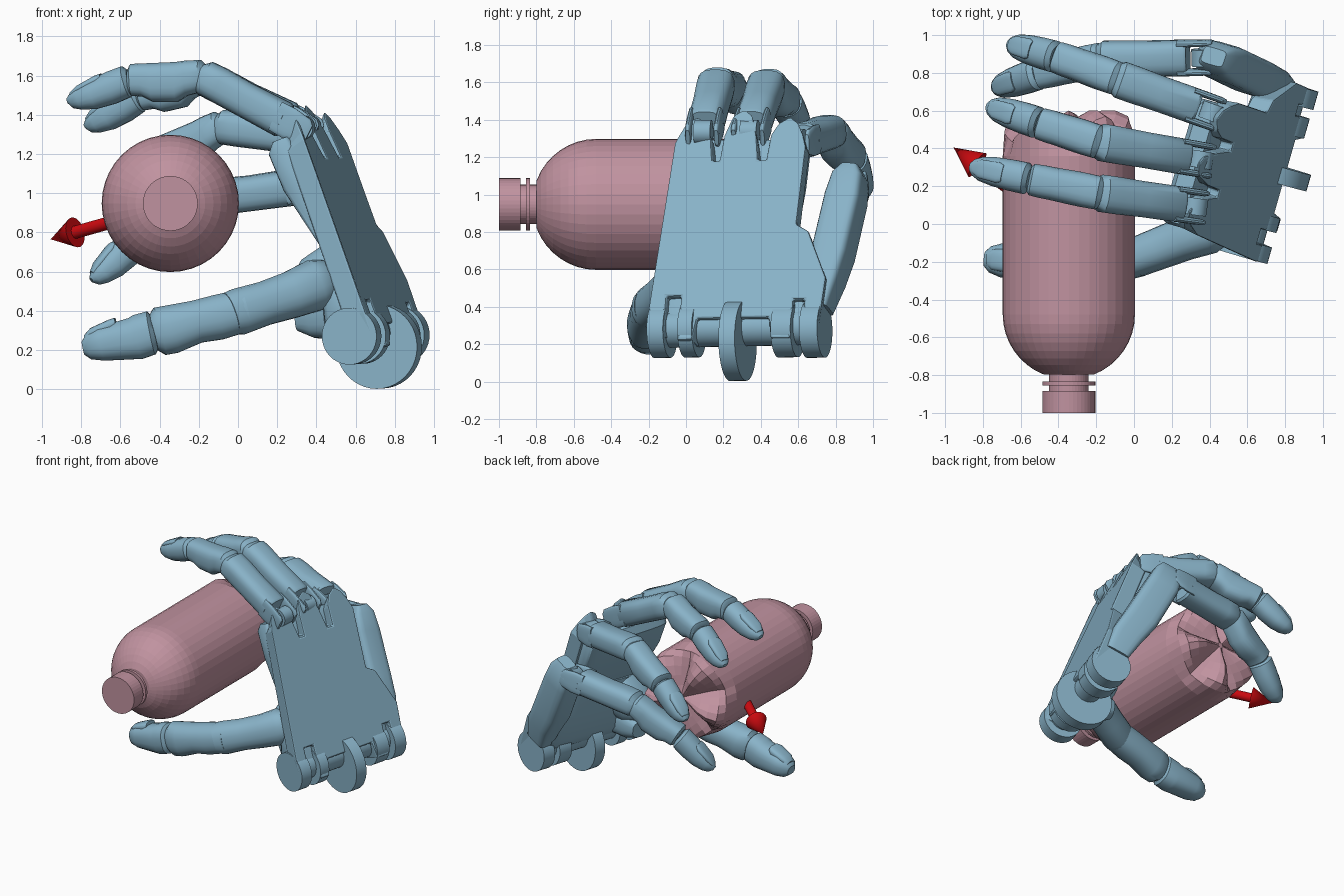
import bpy, bmesh, math
from mathutils import Vector, Matrix

if "Cube" in bpy.data.objects:
    bpy.data.objects.remove(bpy.data.objects["Cube"])


def material(name, rgb):
    m = bpy.data.materials.new(name)
    m.diffuse_color = (*rgb, 1)
    m.use_nodes = True
    m.node_tree.nodes["Principled BSDF"].inputs["Base Color"].default_value = m.diffuse_color
    return m


BLUE = material("blue_grey", (0.25, 0.45, 0.58))
PINK = material("pink", (0.53, 0.29, 0.35))
RED = material("red", (0.6, 0.003, 0.005))

# Palm frame: V across the palm, U towards the fingers, N out of the palm
W = Vector((0.70, 0.28, 0.27))
U = Vector((-0.34, 0.08, 0.937)).normalized()
V = Vector((0.28, 0.95, 0.0))
V = (V - U * V.dot(U)).normalized()
N = U.cross(V)


def palm(v, u, n):
    return W + V * v + U * u + N * n


def finish(name, bm, mat, smooth=True):
    bmesh.ops.recalc_face_normals(bm, faces=bm.faces[:])
    me = bpy.data.meshes.new(name)
    bm.to_mesh(me)
    bm.free()
    ob = bpy.data.objects.new(name, me)
    bpy.context.collection.objects.link(ob)
    me.materials.append(mat)
    if smooth:
        bpy.ops.object.select_all(action='DESELECT')
        ob.select_set(True)
        bpy.context.view_layer.objects.active = ob
        bpy.ops.object.shade_smooth_by_angle(angle=math.radians(35))
    return ob


def skin(name, rings, mat, smooth=True):
    """Join rings of points into a closed tube."""
    bm = bmesh.new()
    rows = [[bm.verts.new(p) for p in r] for r in rings]
    k = len(rows[0])
    for a, b in zip(rows, rows[1:]):
        for i in range(k):
            j = (i + 1) % k
            bm.faces.new((a[i], a[j], b[j], b[i]))
    bm.faces.new(rows[0])
    bm.faces.new(rows[-1])
    return finish(name, bm, mat, smooth)


def limb(name, a, b, side, profile, power=0.7, k=20):
    """Rounded-box loft; profile rows are (t, half width, top, bottom)."""
    a, b = Vector(a), Vector(b)
    d = (b - a).normalized()
    s = (side - d * side.dot(d)).normalized()
    up = s.cross(d)
    rings = []
    for t, w, top, bot in profile:
        c = a.lerp(b, t) + up * (top - bot) / 2
        h = (top + bot) / 2
        ring = []
        for i in range(k):
            q = 2 * math.pi * (i + 0.5) / k
            x = math.copysign(abs(math.cos(q)) ** power, math.cos(q))
            y = math.copysign(abs(math.sin(q)) ** power, math.sin(q))
            ring.append(c + s * x * w + up * y * h)
        rings.append(ring)
    return skin(name, rings, BLUE)


def cylinder(name, a, b, r1, r2, mat, k=32):
    d = b - a
    bm = bmesh.new()
    bmesh.ops.create_cone(bm, cap_ends=True, segments=k, radius1=r1, radius2=r2, depth=d.length)
    rot = d.to_track_quat('Z', 'Y').to_matrix().to_4x4()
    bmesh.ops.transform(bm, matrix=Matrix.Translation((a + b) / 2) @ rot, verts=bm.verts[:])
    return finish(name, bm, mat)


# Phalanx shapes
PROX = [(.05, .085, .08, .085), (.08, .096, .09, .098), (.5, .096, .09, .09),
        (.8, .1, .1, .085), (.96, .1, .098, .08), (1.04, .075, .06, .05)]
MID = [(-.12, .06, .05, .05), (0, .09, .09, .075), (.2, .092, .09, .09), (.35, .092, .085, .12),
       (.7, .088, .085, .115), (.85, .088, .085, .085), (1.0, .085, .085, .08), (1.04, .07, .06, .06)]
DIST = [(.0, .06, .06, .06), (.06, .085, .085, .08), (.3, .084, .08, .09), (.6, .078, .062, .088),
        (.82, .065, .045, .07), (.94, .045, .026, .05), (1.0, .02, .01, .02)]
NAIL = [(.42, .045, .08, -.04), (.5, .056, .079, -.03), (.8, .05, .056, -.02), (.93, .03, .033, 0)]

# Fingers: knuckle, two joints, tip
fingers = {
    "index": ((.27, .10, 1.36), (-.19, .165, 1.59), (-.54, .235, 1.575), (-.87, .305, 1.475)),
    "middle": ((.30, .35, 1.36), (-.19, .435, 1.585), (-.49, .53, 1.50), (-.78, .625, 1.345)),
    "ring": ((.36, .61, 1.29), (-.09, .77, 1.33), (-.40, .88, 1.20), (-.67, .955, 1.01)),
    "little": ((.31, .88, 1.04), (-.18, .87, .96), (-.49, .80, .78), (-.75, .715, .56)),
}
for f, pts in fingers.items():
    p0, p1, p2, p3 = map(Vector, pts)
    d = (p1 - p0).normalized()
    hint = V if f == "ring" else Vector((0, 1, .1)) if f == "little" else Vector((.15, 1, 0))
    s = (hint - d * hint.dot(d)).normalized()
    kn = p0 - d * .06
    cylinder(f + "_knuckle", kn - s * .045, kn + s * .045, .065, .065, BLUE)
    for sg in (-1, 1):
        o = s * .077 * sg
        limb(f + "_fork", p0 + o, p0.lerp(p1, .3) + o, s,
             [(-.75, .012, .04, .05), (-.6, .017, .065, .07), (0, .018, .08, .085), (.5, .018, .08, .08)])
    limb(f + "_proximal", p0, p1, s, PROX)
    limb(f + "_middle", p1, p2, s, MID)
    limb(f + "_distal", p2 + (p3 - p2) * .03, p3, s, DIST, .85)
    limb(f + "_nail", p2, p3, s, NAIL)

# Thumb
t0, t1, t2, t3 = map(Vector, ((.44, -.01, .55), (.0, -.18, .40), (-.42, -.215, .29), (-.79, -.185, .215)))
side = Vector((.1, 1, 0))
limb("thumb_base", t0, t1, side, [(-.12, .06, .06, .06), (-.03, .11, .11, .11), (.12, .13, .13, .135),
     (.4, .115, .11, .13), (.7, .11, .105, .12), (1, .105, .115, .125), (1.1, .1, .11, .11)], .85)
limb("thumb_middle", t1, t2, side, [(-.1, .1, .105, .115), (.25, .108, .11, .122), (.5, .108, .11, .11),
     (.8, .108, .12, .13), (.95, .1, .125, .125), (1.03, .08, .09, .09)], .85)
limb("thumb_distal", t2, t3, side, [(.0, .07, .08, .08), (.06, .1, .115, .11), (.25, .1, .11, .12),
     (.32, .098, .1, .115), (.75, .092, .085, .09), (.92, .07, .065, .07), (1, .04, .03, .04)], .8)
limb("thumb_nail", t2, t3, side, [(.5, .05, .115, -.05), (.58, .065, .112, -.05),
     (.85, .055, .088, -.03), (.95, .035, .06, 0)])
limb("thumb_socket", palm(-.24, .34, .02), palm(-.3, .32, .22), U,
     [(0, .17, .14, .14), (.6, .15, .13, .13), (1, .09, .09, .09)])
limb("palm_heel", palm(-.28, .12, 0), palm(-.25, .2, .28), U,
     [(0, .13, .14, .14), (.7, .1, .1, .1), (1, .06, .06, .06)])

# Palm plate: pointed knuckle lugs at the top, wrist slots at the bottom
outline = [(-.47, -.06), (-.475, .1), (-.41, 1.04)]
for c, top in ((-.3, 1.2), (-.045, 1.24), (.215, 1.19)):
    outline += [(c - .105, .93)] if c > -.3 else []
    outline += [(c - .095, 1.08), (c - .06, top - .04), (c, top), (c + .05, top - .04),
                (c + .085, 1.08), (c + .11, .93 if c < .2 else 1.0)]
outline += [(.31, .56), (.38, .52), (.5, .25), (.48, -.06), (.39, -.06), (.39, .13), (.33, .13),
            (.33, -.09), (.22, -.09), (.2, .03), (-.2, .03), (-.22, -.09), (-.3, -.09),
            (-.3, .16), (-.38, .16), (-.38, -.06)]
back = [palm(v, u, -.125 + .17 * max(0, u - 1)) for v, u in outline]
front = [palm(v * .96, min(u, 1 + (u - 1) * .3), .0) for v, u in outline]
plate = skin("palm_plate", [back, front], BLUE, False)
bev = plate.modifiers.new("bevel", 'BEVEL')
bev.width = .012
bev.segments = 2

# Padding on the palm side: under the knuckles and along the heel
limb("upper_palm_pad", palm(-.06, .45, 0), palm(-.05, 1.08, 0), V,
     [(0, .34, .06, .0), (.6, .345, .06, .1), (.92, .345, .05, .11), (1, .33, .03, .07)], .3)
limb("lower_palm_pad", palm(.0, .05, 0), palm(-.02, .5, 0), V,
     [(0, .42, .09, .1), (.2, .44, .09, .13), (.6, .42, .08, .08), (1, .3, .06, .02)], .3)

# Little finger metacarpal
limb("little_metacarpal", palm(.44, .12, .02), palm(.52, .95, .02), V,
     [(0, .06, .1, .08), (.2, .09, .11, .12), (.4, .1, .08, .17), (.8, .1, .03, .21),
      (.95, .085, .01, .2), (1.02, .045, -.02, .15)], .4)

# Wrist discs and axle
for v, u, w, r in ((-.425, .01, .09, .145), (-.26, .01, .08, .145), (0, -.055, .09, .215),
                   (.275, 0, .11, .145), (.43, .0, .1, .15)):
    cylinder("wrist_disc", palm(v - w / 2, u, 0), palm(v + w / 2, u, 0), r, r, BLUE, 40)
cylinder("wrist_axle", palm(-.4, .02, 0), palm(.4, .02, 0), .1, .1, BLUE)

# Bottle: lathe along y, with five grooves moulded into the base (k = groove strength)
profile = [(-1, .14, 0), (-.885, .14, 0), (-.885, .105, 0), (-.855, .105, 0), (-.855, .14, 0),
           (-.835, .14, 0), (-.835, .105, 0), (-.798, .105, 0), (-.798, .13, 0)]
for i in range(1, 9):
    q = math.radians(22 + 68 * i / 8)
    profile.append((-.48 - .343 * math.cos(q), .35 * math.sin(q), 0))
profile += [(.36, .35, 0), (.5, .35, .5), (.57, .33, 1), (.6, .26, 1.1),
            (.6, .18, .9), (.57, .09, .4), (.55, .02, 0)]
rings = []
SEG = 40
for y, r, k in profile:
    ring = []
    for i in range(SEG):
        a = 2 * math.pi * i / SEG + math.pi / 2
        w = k * max(0, 1 - min(i % 8, 8 - i % 8) / 3.5)
        rr = r * (1 - .2 * w)
        ring.append(Vector((-.345 + rr * math.cos(a), y - .13 * w, .948 + rr * math.sin(a))))
    rings.append(ring)
skin("bottle", rings, PINK, False)

# Direction arrow
tip = Vector((-.955, .405, .765))
ad = Vector((-.78, .58, -.22)).normalized()
neck = tip - ad * .16
cylinder("arrow_shaft", tip - ad * .55, neck, .033, .033, RED, 24)
cylinder("arrow_head", neck, tip, .078, 0, RED, 24)
